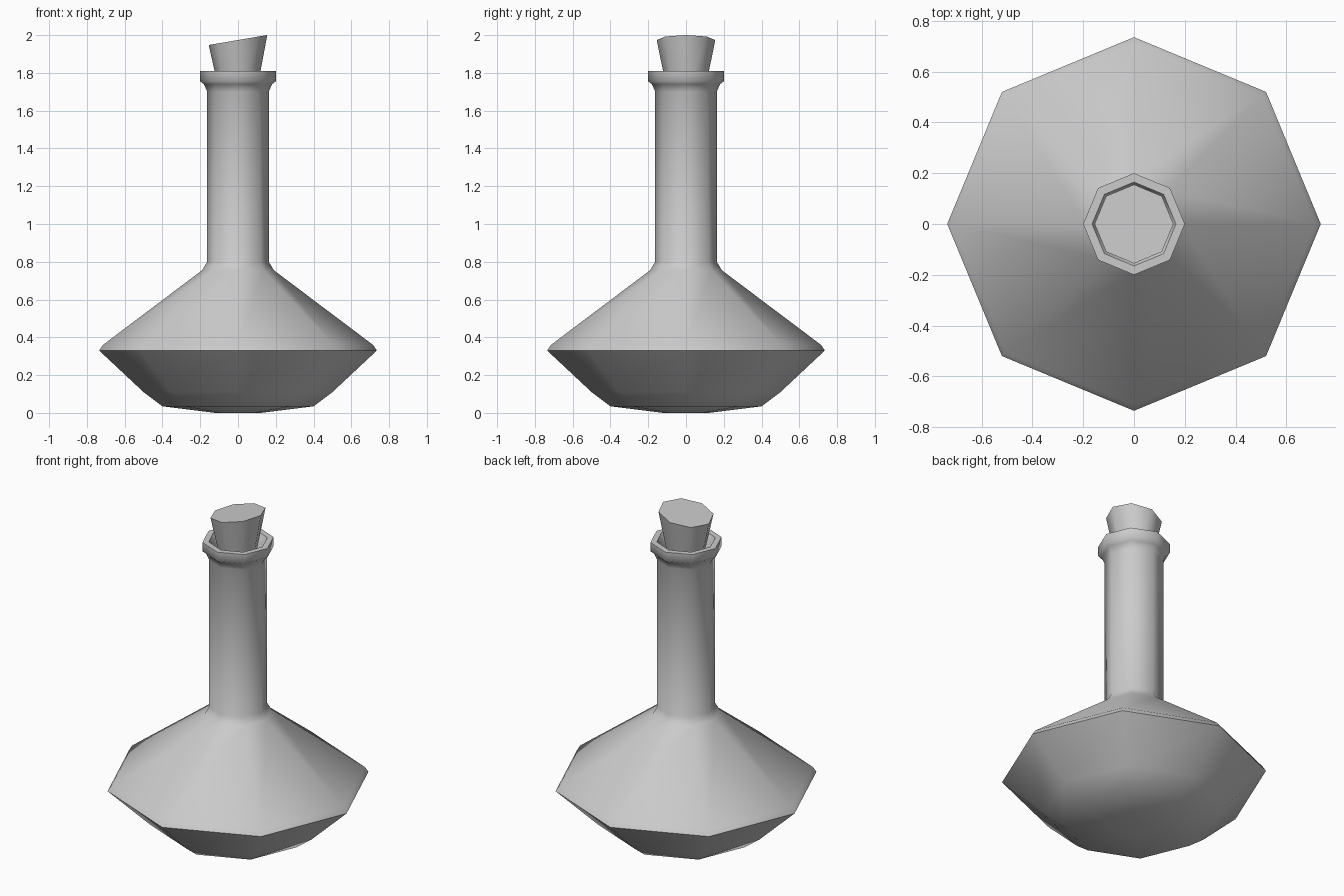
import bpy, bmesh, math

if "Cube" in bpy.data.objects:
    bpy.data.objects.remove(bpy.data.objects["Cube"])

SIDES = 8


def lathe(name, profile, smooth_angle, slope=0.0):
    """Spin (radius, z) rings into an eight-sided closed solid; slope tilts the last ring along x."""
    bm = bmesh.new()
    rings = []
    for k, (r, z) in enumerate(profile):
        ring = []
        for i in range(SIDES):
            a = 2 * math.pi * i / SIDES
            x, y = r * math.cos(a), r * math.sin(a)
            tilt = slope * x if k == len(profile) - 1 else 0
            ring.append(bm.verts.new((x, y, z + tilt)))
        rings.append(ring)
    for lo, hi in zip(rings, rings[1:]):
        for i in range(SIDES):
            j = (i + 1) % SIDES
            bm.faces.new((lo[i], lo[j], hi[j], hi[i]))
    bm.faces.new(rings[0][::-1])
    bm.faces.new(rings[-1])
    bmesh.ops.recalc_face_normals(bm, faces=bm.faces)
    mesh = bpy.data.meshes.new(name)
    bm.to_mesh(mesh)
    bm.free()
    obj = bpy.data.objects.new(name, mesh)
    bpy.context.collection.objects.link(obj)
    bpy.ops.object.select_all(action='DESELECT')
    obj.select_set(True)
    bpy.context.view_layer.objects.active = obj
    bpy.ops.object.shade_smooth_by_angle(angle=math.radians(smooth_angle))
    return obj


# Bottle: base, wide belly, shoulder, neck, flared lip and recessed mouth
lathe("bottle", [
    (0.12, 0.0), (0.40, 0.035), (0.50, 0.11), (0.735, 0.33), (0.715, 0.36),
    (0.19, 0.755), (0.163, 0.80), (0.163, 1.70), (0.18, 1.74), (0.20, 1.755),
    (0.20, 1.81), (0.165, 1.81), (0.135, 1.75), (0.12, 1.68),
], 62)

# Stopper: tapered plug with a slanted top
lathe("stopper", [(0.095, 1.68), (0.155, 1.974)], 50, slope=0.17)
